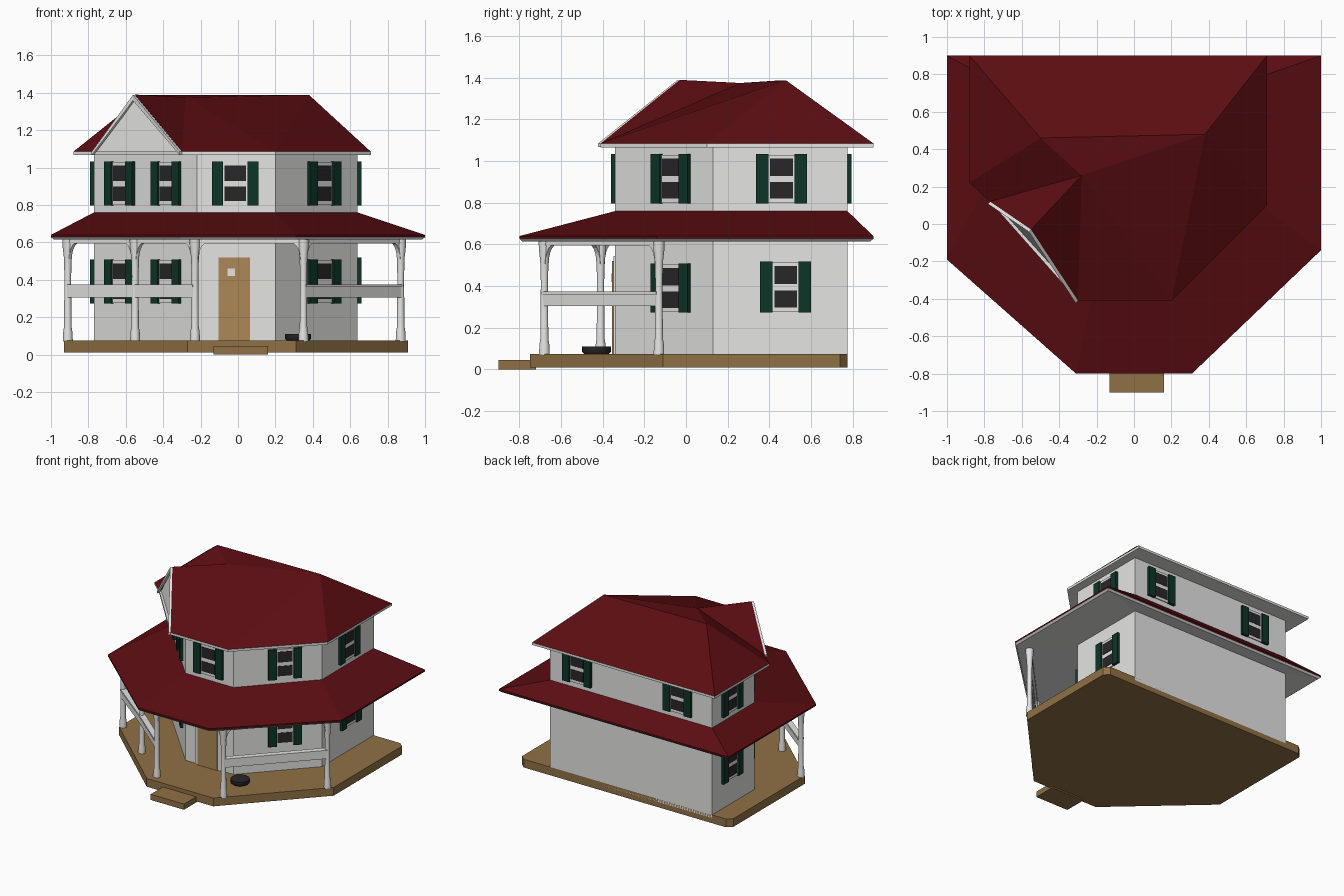
import bpy, bmesh, math
from mathutils import Matrix, Vector

if "Cube" in bpy.data.objects:
    bpy.data.objects.remove(bpy.data.objects["Cube"])


def mat(name, rgb):
    m = bpy.data.materials.new(name)
    m.diffuse_color = (*rgb, 1)
    m.use_nodes = True
    m.node_tree.nodes["Principled BSDF"].inputs["Base Color"].default_value = m.diffuse_color
    return m


WHITE = mat("white paint", (0.78, 0.78, 0.77))
RED = mat("dark red roof", (0.105, 0.004, 0.006))
GREEN = mat("dark green", (0.004, 0.036, 0.021))
GLASS = mat("dark glass", (0.022, 0.02, 0.022))
DECK = mat("tan boards", (0.28, 0.165, 0.06))
DOOR = mat("light wood", (0.42, 0.25, 0.095))


def add(name, verts, faces, mats, indices=None, smooth=False):
    me = bpy.data.meshes.new(name)
    me.from_pydata([tuple(v) for v in verts], [], faces)
    for m in mats:
        me.materials.append(m)
    for i, p in enumerate(me.polygons):
        p.material_index = indices[i] if indices else 0
        p.use_smooth = smooth
    bm = bmesh.new()
    bm.from_mesh(me)
    bmesh.ops.recalc_face_normals(bm, faces=bm.faces)
    bm.to_mesh(me)
    bm.free()
    ob = bpy.data.objects.new(name, me)
    bpy.context.collection.objects.link(ob)
    return ob


def prism(name, outline, z0, z1, m, xf=Matrix()):
    n = len(outline)
    vs = [xf @ Vector((x, y, z)) for z in (z0, z1) for x, y in outline]
    fs = [tuple(range(n))[::-1], tuple(range(n, 2 * n))]
    fs += [(i, (i + 1) % n, n + (i + 1) % n, n + i) for i in range(n)]
    return add(name, vs, fs, [m])


def box(name, lo, hi, m, xf=Matrix()):
    (x0, y0, z0), (x1, y1, z1) = lo, hi
    return prism(name, [(x0, y0), (x1, y0), (x1, y1), (x0, y1)], z0, z1, m, xf)


def lathe(name, profile, x, y, m, n=10):
    vs = [(x + r * math.cos(2 * math.pi * i / n), y + r * math.sin(2 * math.pi * i / n), z)
          for r, z in profile for i in range(n)]
    fs = [(k * n + i, k * n + (i + 1) % n, (k + 1) * n + (i + 1) % n, (k + 1) * n + i)
          for k in range(len(profile) - 1) for i in range(n)]
    fs += [tuple(range(n)), tuple(range(len(vs) - n, len(vs)))]
    ob = add(name, vs, fs, [m])
    for p in ob.data.polygons:
        p.use_smooth = len(p.vertices) == 4
    return ob


def along(a, b):
    # local x runs from a to b, local -y is to the right of travel
    d = Vector((b[0] - a[0], b[1] - a[1], 0))
    return Matrix.Translation((a[0], a[1], 0)) @ Matrix.Rotation(math.atan2(d.y, d.x), 4, 'Z'), d.length


# Wall, porch roof and deck outlines, counter-clockwise from the back left
WALL = [(-.77, .775), (-.77, .25), (-.22, -.34), (.20, -.34), (.64, .13), (.64, .775)]
EAVE = [(-1, .9), (-1, -.19), (-.31, -.8), (.31, -.8), (1, -.14), (1, .9)]
PLAN = [(-.93, .74), (-.93, -.15), (-.27, -.75), (.31, -.75), (.91, -.11), (.91, .74),
        (.87, .775), (-.89, .775)]

prism("house_walls", WALL, .05, 1.085, WHITE)
prism("porch_deck", PLAN, .01, .075, DECK)
box("front_step", (-.13, -.9, 0), (.16, -.72, .045), DECK)

# Porch roof: red slope over a white ceiling
n = len(EAVE)
rings = [[(x, y, .64) for x, y in EAVE], [(x, y, .76) for x, y in WALL],
         [(x, y, .628) for x, y in EAVE], [(x * .985, y * .985, .615) for x, y in EAVE],
         [(x, y, .625) for x, y in WALL]]
faces, idx = [], []
for a, b, c in ((0, 1, 0), (0, 2, 0), (2, 3, 1), (3, 4, 1)):
    for i in range(n):
        j = (i + 1) % n
        faces.append((a * n + i, a * n + j, b * n + j, b * n + i))
        idx.append(c)
add("porch_roof", sum(rings, []), faces, [RED, WHITE], idx)

# Main roof: hips, level ridge and a gable over the left diagonal wall
top = [(-.88, .9, 1.085), (-.88, .22, 1.085), (-.77, .12, 1.085), (-.3, -.41, 1.085),
       (.2, -.41, 1.085), (.71, .1, 1.085), (.71, .9, 1.085)]
peaks = [(-.5, .46, 1.388), (.38, .48, 1.388), (-.55, -.03, 1.39), (-.28, .26, 1.375)]
R0, R1, T, J = 7, 8, 9, 10
faces = [(0, 1, R0), (1, 2, R0), (2, T, J), (2, J, R0), (T, 3, J), (3, 4, J), (4, R1, J),
         (J, R1, R0), (4, 5, R1), (5, 6, R1), (6, 0, R0, R1)]
add("main_roof", top + peaks, faces, [RED])
prism("main_roof_soffit", [(x, y) for x, y, z in top], 1.066, 1.085, WHITE)

# Gable wall and its raking trim boards
tip = Vector((-.55, -.03, 1.388))
add("gable_wall", [(-.76, .13, 1.08), (-.3, -.38, 1.08), tip, (-.3, .2, 1.08)],
    [(0, 1, 2), (1, 3, 2), (3, 0, 2), (0, 3, 1)], [WHITE])
for foot in (Vector(top[2]), Vector(top[3])):
    out, down = Vector((-.012, -.012, 0)), Vector((0, 0, -.03))
    q = [foot, tip, tip + down, foot + down * .6]
    vs = q + [v + out for v in q]
    add("gable_trim", vs, [(0, 1, 2, 3), (4, 5, 6, 7), (0, 1, 5, 4), (1, 2, 6, 5),
                           (2, 3, 7, 6), (3, 0, 4, 7)], [WHITE])


# Shuttered windows: wall index, distance fraction along the wall, base height
def window(wall, t, z, h=.23, w=.125, s=.06):
    a, b = WALL[wall], WALL[(wall + 1) % n]
    xf, length = along(a, b)
    xf = xf @ Matrix.Translation((length * t, 0, z))
    box("window_frame", (-w / 2, -.008, 0), (w / 2, .01, h), WHITE, xf)
    g = w / 2 - .008
    for z0, z1 in ((.09, .43), (.56, .92)):
        box("window_pane", (-g, -.011, h * z0), (g, 0, h * z1), GLASS, xf)
    for side in (-1, 1):
        x0, x1 = sorted((side * w / 2, side * (w / 2 + s)))
        box("shutter", (x0, -.02, -.003), (x1, 0, h + .003), GREEN, xf)


LOW, HIGH = .275, .80
for z in (LOW, HIGH):
    window(0, .46, z)
    window(1, .26, z, w=.11, s=.055)
    window(1, .71, z, w=.11, s=.055)
    window(3, .58, z)
window(4, .51, HIGH)
window(4, .54, LOW, h=.24)
window(2, .49, HIGH, w=.13)
for t in (.17, .79):
    window(5, t, HIGH)

# Front door with white surround and small light
box("door_frame", (-.13, -.348, .075), (.10, -.33, .545), WHITE)
box("door", (-.105, -.355, .075), (.065, -.33, .52), DOOR)
box("door_light", (-.055, -.358, .42), (-.015, -.34, .46), WHITE)

# Porch posts with curved brackets, rails and beams
POSTS = [(-.91, -.13), (-.55, -.41), (-.23, -.68), (.35, -.68), (.87, -.13)]
for x, y in POSTS:
    lathe("porch_post", [(.027, .07), (.025, .12), (.02, .15), (.018, .42), (.021, .52),
                         (.027, .57), (.03, .625)], x, y, WHITE)
arc = [(.06 - .055 * math.sin(a), .60 - .095 + .095 * math.cos(a))
       for a in (i * math.pi / 10 for i in range(6))]
for i in range(4):
    for a, b in ((POSTS[i], POSTS[i + 1]), (POSTS[i + 1], POSTS[i])):
        xf, length = along(a, b)
        prof = [(.005, .62), (.07, .62)] + [(x + .012, z) for x, z in arc]
        prism("post_bracket", prof, -.012, .012, WHITE, xf @ Matrix.Rotation(math.pi / 2, 4, 'X'))
    xf, length = along(POSTS[i], POSTS[i + 1])
    box("porch_beam", (0, -.015, .595), (length, .015, .625), WHITE, xf)
    if i != 2:
        box("porch_rail", (0, -.016, .305), (length, .016, .36), WHITE, xf)
        box("rail_cap", (0, -.022, .36), (length, .022, .375), WHITE, xf)

# Dark round pot on the deck
lathe("deck_pot", [(.055, .07), (.07, .085), (.07, .11)], .32, -.43, GLASS, 12)
